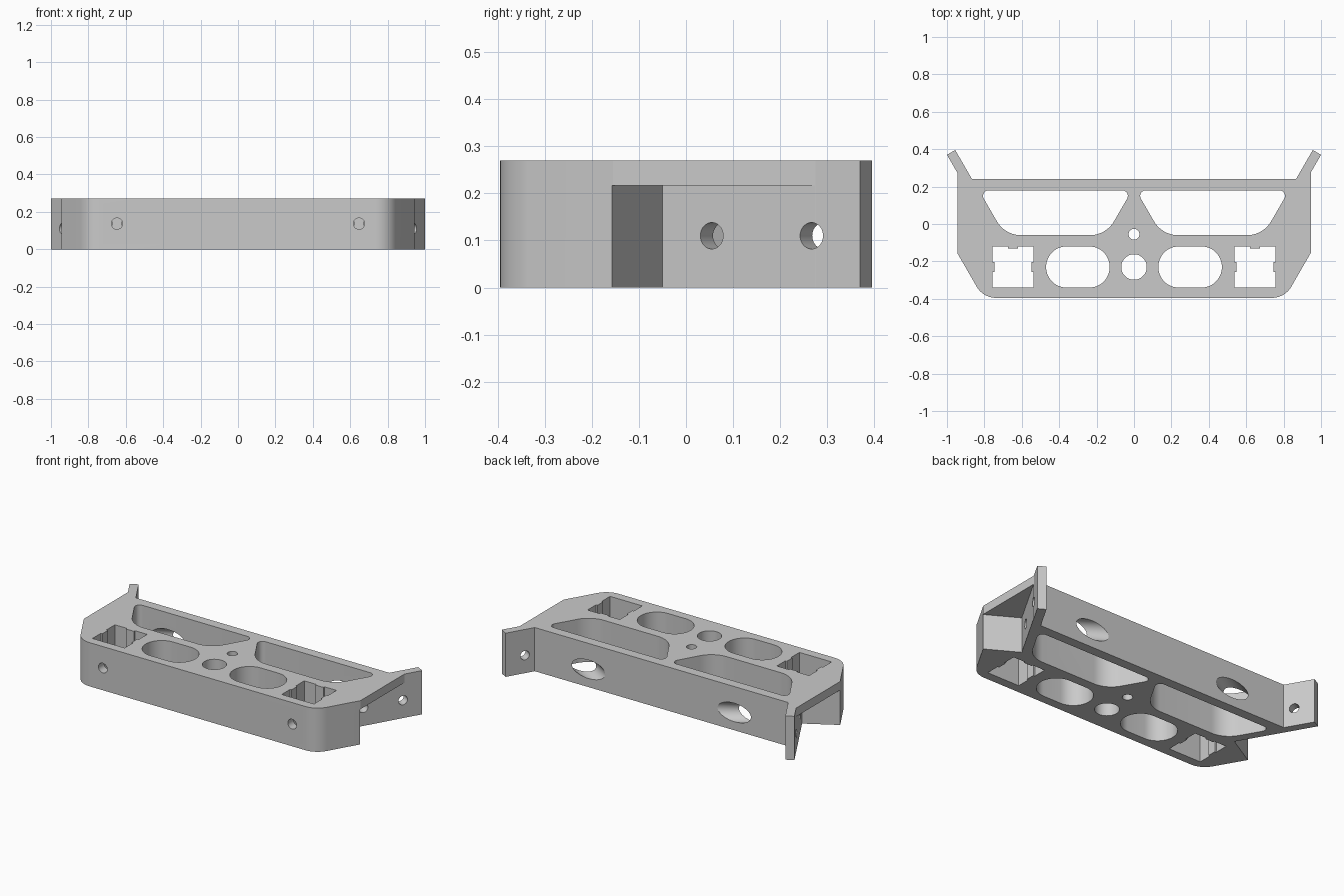
import bpy, bmesh, math
from mathutils import Vector

cube = bpy.data.objects.get("Cube")
if cube:
    bpy.data.objects.remove(cube, do_unlink=True)

HEIGHT = 0.27
ROOF = 0.217                                   # underside of the side overhang
ALONG = Vector((0.5, math.sqrt(0.75)))         # direction of the angled wing
OUT = Vector((math.sqrt(0.75), -0.5))          # wing's outward normal
TIP = Vector((1.0, 0.37))                      # outer end of the wing


def on_wing(y):
    """Point of the wing's outer face at a given y."""
    return TIP + ALONG * ((y - TIP.y) / ALONG.y)


def rounded(corners, steps=12):
    """Outline from (x, y, radius) corners with filleted arcs."""
    pts = []
    for i, (x, y, r) in enumerate(corners):
        p = Vector((x, y))
        if r == 0:
            pts.append(p)
            continue
        a = (Vector(corners[i - 1][:2]) - p).normalized()
        b = (Vector(corners[(i + 1) % len(corners)][:2]) - p).normalized()
        half = a.angle(b) / 2
        centre = p + (a + b).normalized() * (r / math.sin(half))
        start = p + a * (r / math.tan(half)) - centre
        end = p + b * (r / math.tan(half)) - centre
        for k in range(steps + 1):
            pts.append(centre + start.slerp(end, k / steps).normalized() * r)
    return pts


def finish(name, bm):
    bmesh.ops.recalc_face_normals(bm, faces=bm.faces[:])
    mesh = bpy.data.meshes.new(name)
    bm.to_mesh(mesh)
    bm.free()
    obj = bpy.data.objects.new(name, mesh)
    bpy.context.collection.objects.link(obj)
    return obj


def prism(name, pts, z0, z1, side=1):
    bm = bmesh.new()
    face = bm.faces.new([bm.verts.new((p[0] * side, p[1], z0)) for p in pts])
    top = bmesh.ops.extrude_face_region(bm, geom=[face])["geom"]
    verts = [v for v in top if isinstance(v, bmesh.types.BMVert)]
    bmesh.ops.translate(bm, verts=verts, vec=(0, 0, z1 - z0))
    return finish(name, bm)


def rod(name, start, end, z, radius, side=1):
    """Horizontal cylinder between two plan points."""
    a = Vector((start[0] * side, start[1], z))
    b = Vector((end[0] * side, end[1], z))
    bm = bmesh.new()
    bmesh.ops.create_cone(bm, cap_ends=True, segments=40, radius1=radius,
                          radius2=radius, depth=(b - a).length)
    rot = (b - a).to_track_quat('Z', 'Y').to_matrix().to_4x4()
    bmesh.ops.transform(bm, matrix=rot, verts=bm.verts[:])
    bmesh.ops.translate(bm, verts=bm.verts[:], vec=(a + b) / 2)
    return finish(name, bm)


def disc(x, y, r, count=48):
    return [(x + r * math.cos(2 * math.pi * k / count),
             y + r * math.sin(2 * math.pi * k / count)) for k in range(count)]


# Bracket outline: half profile mirrored in x
wing_inner = TIP - OUT * 0.051
wing_root = wing_inner - ALONG * ((wing_inner.y - 0.24) / ALONG.y)
side_x = 0.945
side_back = TIP - ALONG * ((TIP.x - side_x) / ALONG.x)
front_corner = (side_x - 0.24 / math.sqrt(3), -0.395, 0.12)
half = [front_corner, (side_x, -0.155, 0), (*side_back, 0), (*TIP, 0),
        (*wing_inner, 0), (*wing_root, 0)]
outline = half + [(-x, y, r) for x, y, r in reversed(half)]
body = prism("bracket_body", rounded(outline), 0, HEIGHT)

cutters = []
LOW, HIGH = -0.1, HEIGHT + 0.1

# Central round holes
cutters.append(prism("centre_hole", disc(0, -0.23, 0.068), LOW, HIGH))
cutters.append(prism("small_hole", disc(0, -0.055, 0.029), LOW, HIGH))

# Square pocket with three small ribs
cx, cy, h, rib, w = 0.647, -0.23, 0.11, 0.01, 0.027
ribbed = [(cx - h, cy - h), (cx + h, cy - h)]
ribbed += [(cx + h, cy - w), (cx + h - rib, cy - w), (cx + h - rib, cy + w), (cx + h, cy + w)]
ribbed += [(cx + h, cy + h), (cx + w, cy + h), (cx + w, cy + h - rib)]
ribbed += [(cx - w, cy + h - rib), (cx - w, cy + h), (cx - h, cy + h)]
ribbed += [(cx - h, cy + w), (cx - h + rib, cy + w), (cx - h + rib, cy - w), (cx - h, cy - w)]

slot = rounded([(0.13, -0.34, 0.1095), (0.47, -0.34, 0.1095),
                (0.47, -0.12, 0.1095), (0.13, -0.12, 0.1095)])
window = rounded([(0.15, -0.06, 0.15), (0.69, -0.06, 0.15),
                  (0.829, 0.18, 0.03), (0.011, 0.18, 0.03)])

# Side recess under the roof, running along the wing's outer face
root = on_wing(-0.05) + OUT * 0.0005
recess = [root, root + OUT * 0.5, root + OUT * 0.5 + ALONG * 0.7, root + ALONG * 0.7]

for side in (1, -1):
    cutters.append(prism("square_pocket", ribbed, LOW, HIGH, side))
    cutters.append(prism("slot", slot, LOW, HIGH, side))
    cutters.append(prism("window", window, LOW, HIGH, side))
    cutters.append(prism("side_recess", recess, LOW, ROOF, side))
    # Screw holes through the wing, front wall, and back access hole
    for y in (0.055, 0.267):
        p = on_wing(y)
        cutters.append(rod("wing_hole", p + OUT * 0.05, p - OUT * 0.11, 0.11, 0.028, side))
    p = on_wing(0.055)
    cutters.append(rod("access_hole", p - OUT * 0.12, p - OUT * 0.6, 0.11, 0.057, side))
    cutters.append(rod("front_hole", (cx, -0.5), (cx, -0.25), 0.137, 0.03, side))

# Cut everything out of the body
bpy.ops.object.select_all(action='DESELECT')
bpy.context.view_layer.objects.active = body
body.select_set(True)
for cutter in cutters:
    mod = body.modifiers.new("cut", 'BOOLEAN')
    mod.operation = 'DIFFERENCE'
    mod.solver = 'EXACT'
    mod.object = cutter
    bpy.ops.object.modifier_apply(modifier=mod.name)
    bpy.data.objects.remove(cutter, do_unlink=True)

# Single grey material
grey = bpy.data.materials.new("plain_grey")
grey.use_nodes = True
colour = (0.59, 0.59, 0.59, 1)
grey.diffuse_color = colour
grey.node_tree.nodes["Principled BSDF"].inputs["Base Color"].default_value = colour
body.data.materials.clear()
body.data.materials.append(grey)
bpy.ops.object.shade_smooth_by_angle(angle=math.radians(25))
